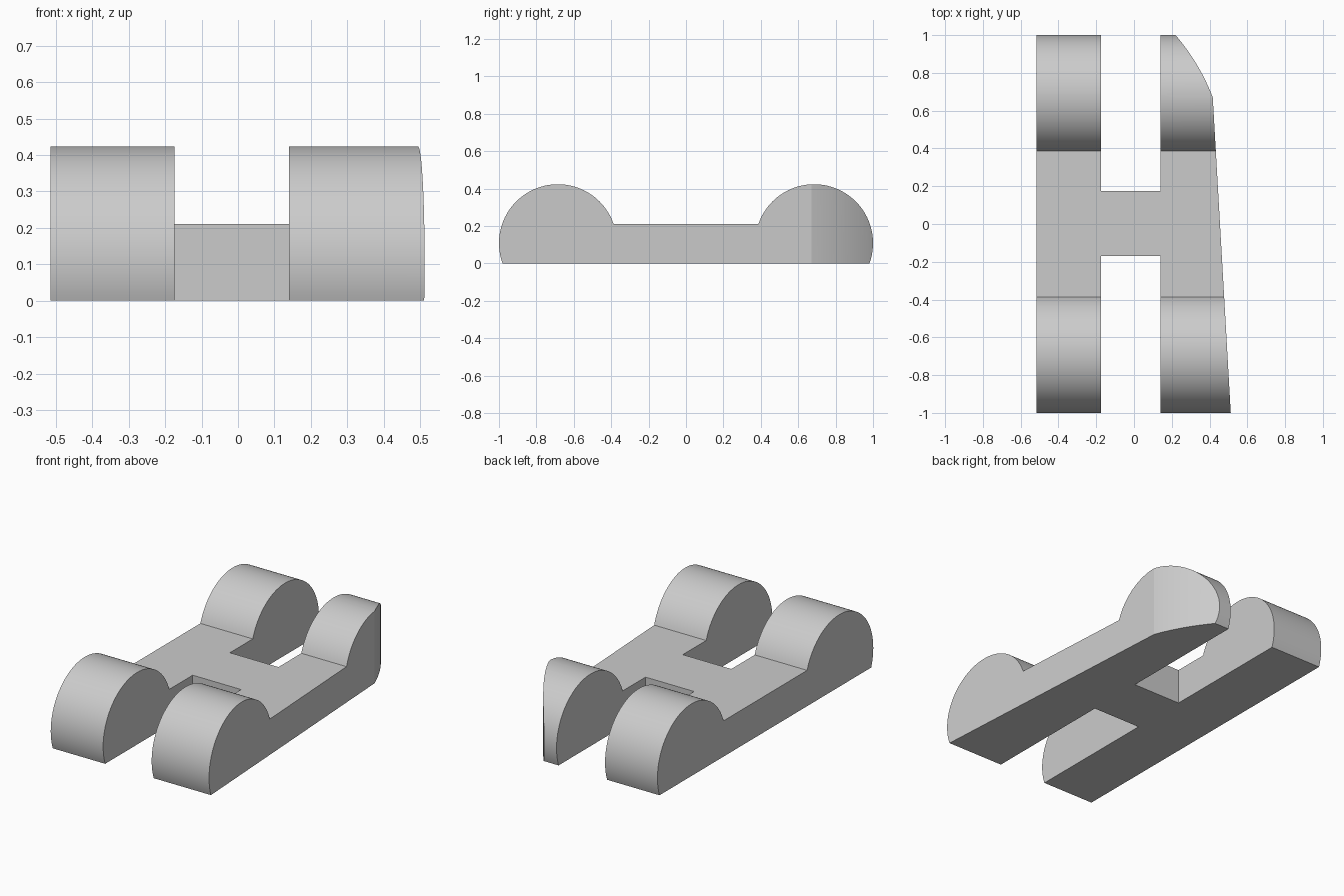
import bpy, bmesh
from math import sin, cos, asin, pi, radians
from mathutils import Matrix, Vector

cube = bpy.data.objects.get("Cube")
if cube:
    bpy.data.objects.remove(cube, do_unlink=True)

grey = bpy.data.materials.new("plain grey")
grey.use_nodes = True
colour = (0.6, 0.6, 0.6, 1)
grey.diffuse_color = colour
grey.node_tree.nodes["Principled BSDF"].inputs["Base Color"].default_value = colour


def prism(name, outline, depth):
    """Extrude a closed outline of 3D points along the depth vector."""
    bm = bmesh.new()
    face = bm.faces.new([bm.verts.new(p) for p in outline])
    moved = bmesh.ops.extrude_face_region(bm, geom=[face])["geom"]
    verts = [g for g in moved if isinstance(g, bmesh.types.BMVert)]
    bmesh.ops.translate(bm, verts=verts, vec=depth)
    bmesh.ops.recalc_face_normals(bm, faces=bm.faces)
    mesh = bpy.data.meshes.new(name)
    bm.to_mesh(mesh)
    bm.free()
    mesh.materials.append(grey)
    obj = bpy.data.objects.new(name, mesh)
    bpy.context.collection.objects.link(obj)
    return obj


# Side profile: low deck with a round hump at each end
RADIUS, HUMP_Y, HUMP_Z, DECK = 0.315, 0.685, 0.108, 0.21
start = -asin(HUMP_Z / RADIUS)
end = pi - asin((DECK - HUMP_Z) / RADIUS)
steps = 56
back = []
for i in range(steps + 1):
    a = start + (end - start) * i / steps
    back.append((HUMP_Y + RADIUS * cos(a), HUMP_Z + RADIUS * sin(a)))
front = [(-y, z) for y, z in reversed(back)]
body = prism("body", [(-0.6, y, z) for y, z in back + front], Vector((1.2, 0, 0)))

# Plan outline: H shape with a tapered left side and a curved back corner
corner, tip = Vector((0.417, 0.67)), Vector((0.22, 1.0))
bend = (corner + tip) / 2 + Vector((0.03, 0.015))
curve = []
for i in range(13):
    t = i / 12
    curve.append(corner * (1 - t) ** 2 + bend * 2 * t * (1 - t) + tip * t * t)
plan = [(-0.515, -1.1), (-0.175, -1.1), (-0.175, -0.17), (0.14, -0.17),
        (0.14, -1.1), (0.518, -1.1)]
plan += [tuple(p) for p in curve]
plan += [(0.22, 1.1), (0.14, 1.1), (0.14, 0.175), (-0.175, 0.175),
         (-0.175, 1.1), (-0.515, 1.1)]
cutter = prism("plan_cutter", [(x, y, -0.2) for x, y in plan], Vector((0, 0, 1)))

# Keep only the volume shared by the profile and the plan
cut = body.modifiers.new("plan_cut", "BOOLEAN")
cut.operation = "INTERSECT"
cut.solver = "EXACT"
cut.object = cutter
bpy.context.view_layer.objects.active = body
body.select_set(True)
cutter.select_set(False)
bpy.ops.object.modifier_apply(modifier=cut.name)
bpy.data.objects.remove(cutter, do_unlink=True)
bpy.ops.object.shade_smooth_by_angle(angle=radians(15))
